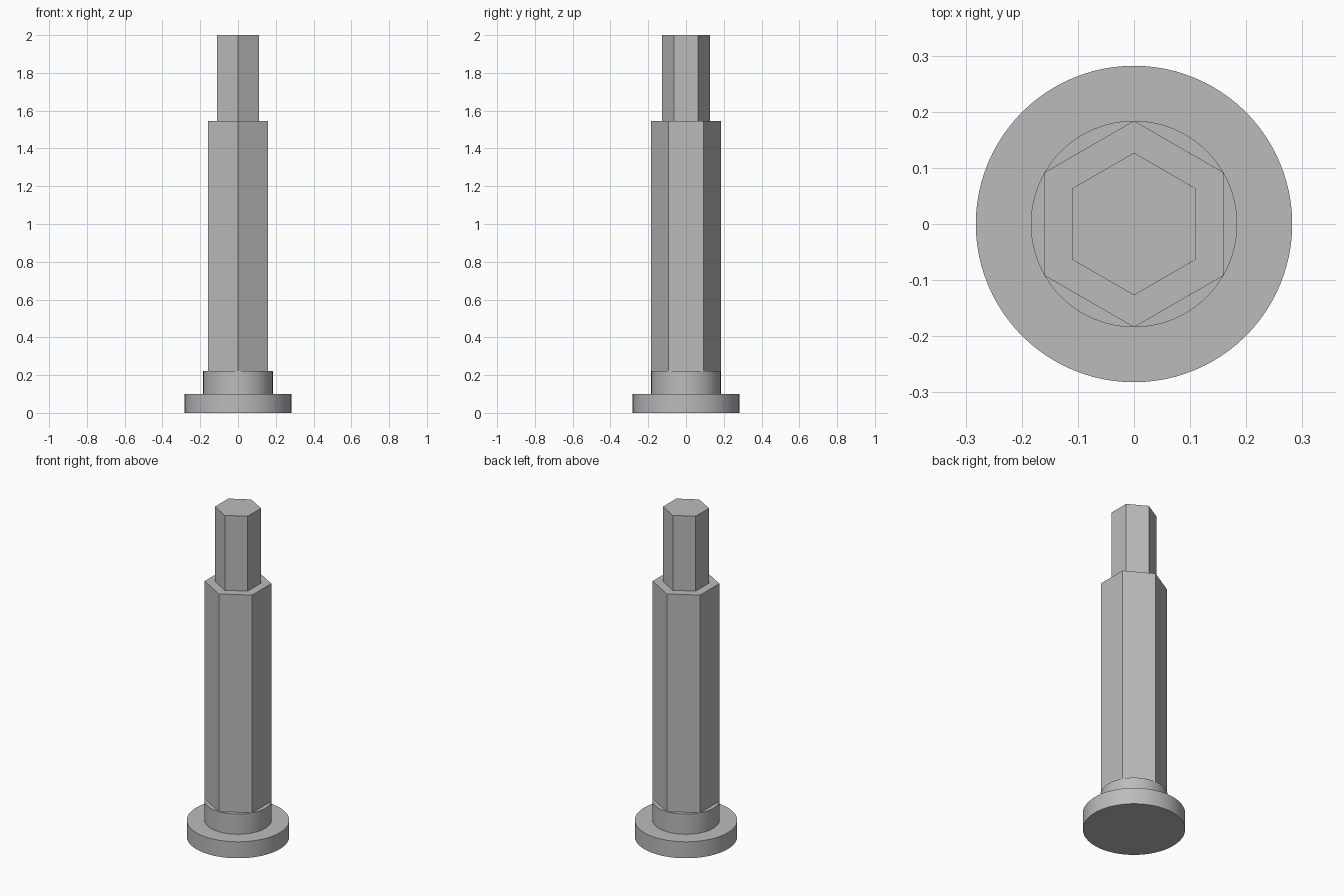
import bpy
import bmesh
import math

cube = bpy.data.objects.get("Cube")
if cube:
    bpy.data.objects.remove(cube, do_unlink=True)

# Single plain grey finish
GREY = (0.5, 0.5, 0.5, 1.0)
metal = bpy.data.materials.new("grey_metal")
metal.use_nodes = True
metal.diffuse_color = GREY
metal.node_tree.nodes["Principled BSDF"].inputs["Base Color"].default_value = GREY


def prism(name, sides, radius, bottom, top, smooth=False):
    """Upright prism with its first corner pointing along +y."""
    bm = bmesh.new()
    ring = []
    for i in range(sides):
        a = math.pi / 2 + math.tau * i / sides
        ring.append(bm.verts.new((radius * math.cos(a), radius * math.sin(a), bottom)))
    base = bm.faces.new(ring)
    extruded = bmesh.ops.extrude_face_region(bm, geom=[base], use_keep_orig=True)
    for item in extruded["geom"]:
        if isinstance(item, bmesh.types.BMVert):
            item.co.z = top
    bmesh.ops.recalc_face_normals(bm, faces=bm.faces)
    mesh = bpy.data.meshes.new(name)
    bm.to_mesh(mesh)
    bm.free()
    mesh.materials.append(metal)
    obj = bpy.data.objects.new(name, mesh)
    bpy.context.collection.objects.link(obj)
    if smooth:
        bpy.ops.object.select_all(action="DESELECT")
        obj.select_set(True)
        bpy.context.view_layer.objects.active = obj
        bpy.ops.object.shade_smooth_by_angle(angle=math.radians(30))
    return obj


# Round foot and collar
prism("base_flange", 96, 0.282, 0.0, 0.1, smooth=True)
prism("collar", 96, 0.184, 0.1, 0.222, smooth=True)

# Hexagonal body and narrower tip
prism("hex_shaft", 6, 0.184, 0.222, 1.545)
prism("hex_tip", 6, 0.127, 1.545, 2.0)
